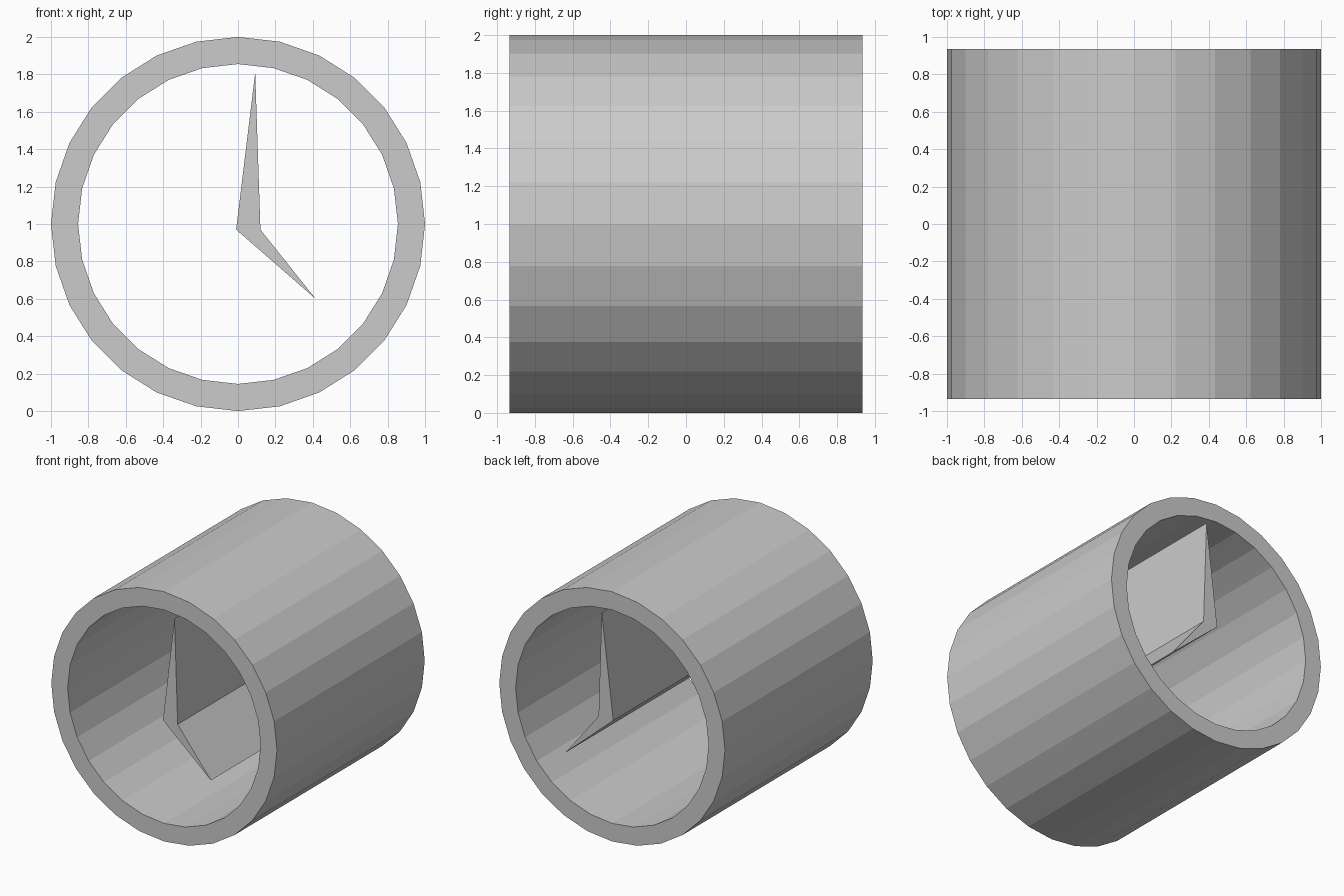
import bpy, bmesh
from math import sin, cos, tau

if "Cube" in bpy.data.objects:
    bpy.data.objects.remove(bpy.data.objects["Cube"])

HALF = 0.935   # half depth along y
SIDES = 28


def new_object(name, bm):
    bmesh.ops.recalc_face_normals(bm, faces=bm.faces[:])
    mesh = bpy.data.meshes.new(name)
    bm.to_mesh(mesh)
    bm.free()
    obj = bpy.data.objects.new(name, mesh)
    bpy.context.collection.objects.link(obj)
    return obj


def loop(bm, points, y):
    return [bm.verts.new((x, y, z)) for x, z in points]


def bridge(bm, a, b):
    n = len(a)
    for i in range(n):
        j = (i + 1) % n
        bm.faces.new((a[i], a[j], b[j], b[i]))


def circle(radius):
    return [(radius * sin(tau * i / SIDES), 1 + radius * cos(tau * i / SIDES))
            for i in range(SIDES)]


# Clock rim: open faceted tube with a thick wall
bm = bmesh.new()
loops = [loop(bm, circle(r), y) for r, y in
         ((1.0, -HALF), (1.0, HALF), (0.855, HALF), (0.855, -HALF))]
for k in range(4):
    bridge(bm, loops[k], loops[(k + 1) % 4])
new_object("clock_rim", bm)

# Clock hands: bent profile running the full depth of the rim
profile = [(-0.01, 0.97), (0.12, 0.97), (0.415, 0.60)]
profile = [(0.092, 1.81), (0.12, 0.97), (0.415, 0.60), (-0.01, 0.97)]
bm = bmesh.new()
front, back = loop(bm, profile, -HALF), loop(bm, profile, HALF)
bridge(bm, front, back)
# caps split along the elbow, one piece per hand
for v in (front, back):
    bm.faces.new((v[0], v[1], v[3]))
    bm.faces.new((v[1], v[2], v[3]))
new_object("clock_hands", bm)
